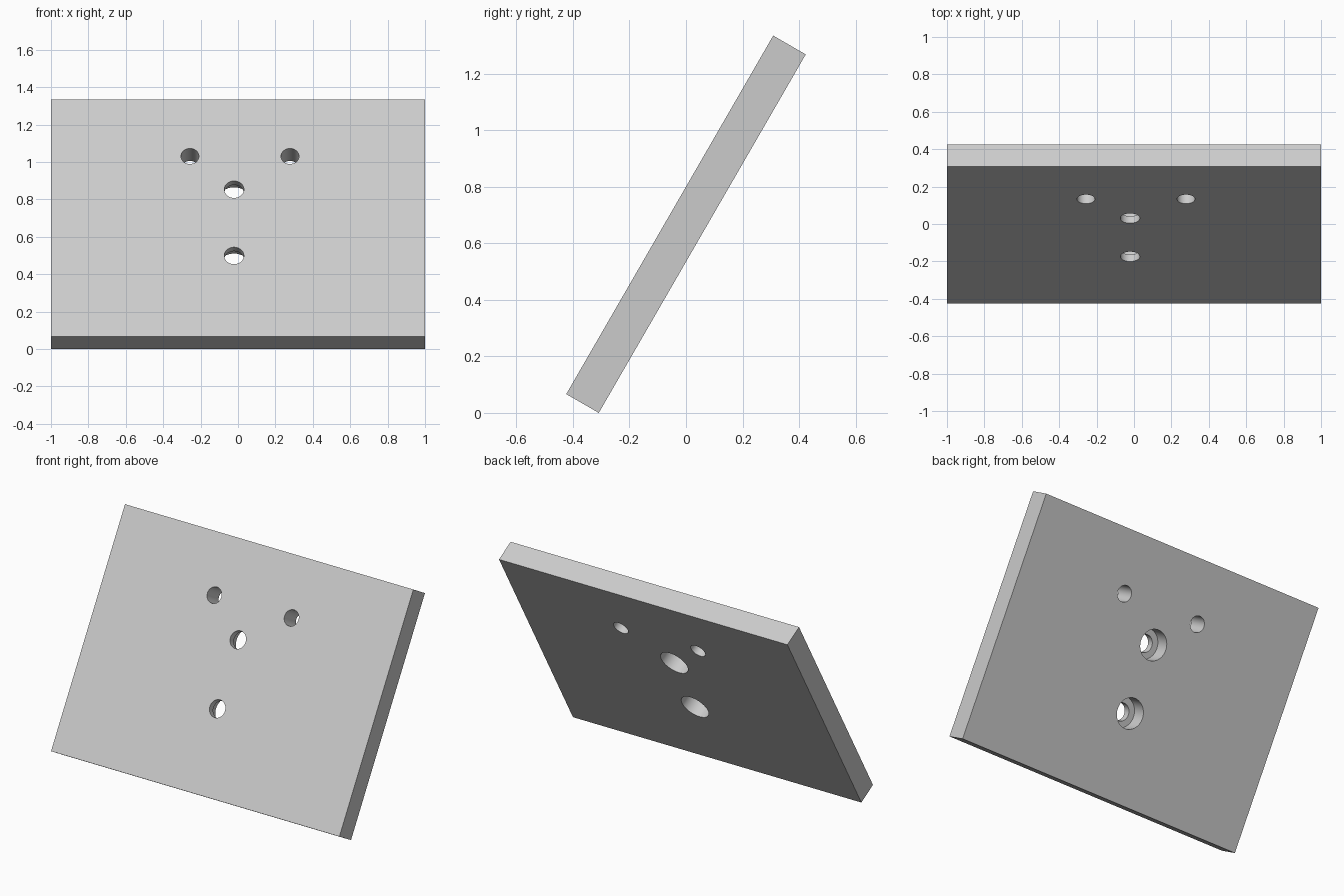
import bpy
import math
from mathutils import Matrix

if "Cube" in bpy.data.objects:
    bpy.data.objects.remove(bpy.data.objects["Cube"], do_unlink=True)

WIDTH, LENGTH, THICK = 2.0, 1.465, 0.133
TILT = math.radians(60)
BORE_DEPTH = 0.09

# Single grey finish
grey = bpy.data.materials.new("plain_grey")
grey.use_nodes = True
colour = (0.6, 0.6, 0.6, 1)
grey.diffuse_color = colour
grey.node_tree.nodes["Principled BSDF"].inputs["Base Color"].default_value = colour

# Flat plate, local +z is the front face
bpy.ops.mesh.primitive_cube_add(size=1)
plate = bpy.context.object
plate.name = "tilted_plate"
plate.data.transform(Matrix.Diagonal((WIDTH, LENGTH, THICK, 1)))
plate.data.materials.append(grey)


def drill(x, y, radius, bottom, top):
    """Cut a round hole through the plate between two local heights."""
    bpy.ops.mesh.primitive_cylinder_add(
        vertices=64, radius=radius, depth=top - bottom,
        location=(x, y, (top + bottom) / 2))
    cutter = bpy.context.object
    cutter.name = "hole_cutter"
    cutter.hide_render = True
    cutter.data.materials.append(grey)
    mod = plate.modifiers.new("hole", "BOOLEAN")
    mod.operation = "DIFFERENCE"
    mod.solver = "EXACT"
    mod.object = cutter
    bpy.context.view_layer.objects.active = plate
    bpy.ops.object.modifier_apply(modifier=mod.name)
    bpy.data.objects.remove(cutter, do_unlink=True)


# Pair of plain through holes
for x in (-0.257, 0.278):
    drill(x, 0.381, 0.048, -THICK, THICK)

# Two screw holes, counterbored from the back
for y in (0.176, -0.233):
    drill(-0.021, y, 0.0525, -THICK, THICK)
    drill(-0.021, y, 0.09, -THICK, -THICK / 2 + BORE_DEPTH)

# Lean the plate back so its lower edge rests on the ground
height = LENGTH * math.sin(TILT) + THICK * math.cos(TILT)
plate.data.transform(Matrix.Translation((0, 0, height / 2)) @ Matrix.Rotation(TILT, 4, "X"))

bpy.ops.object.select_all(action="DESELECT")
plate.select_set(True)
bpy.context.view_layer.objects.active = plate
bpy.ops.object.shade_smooth_by_angle(angle=math.radians(30))
